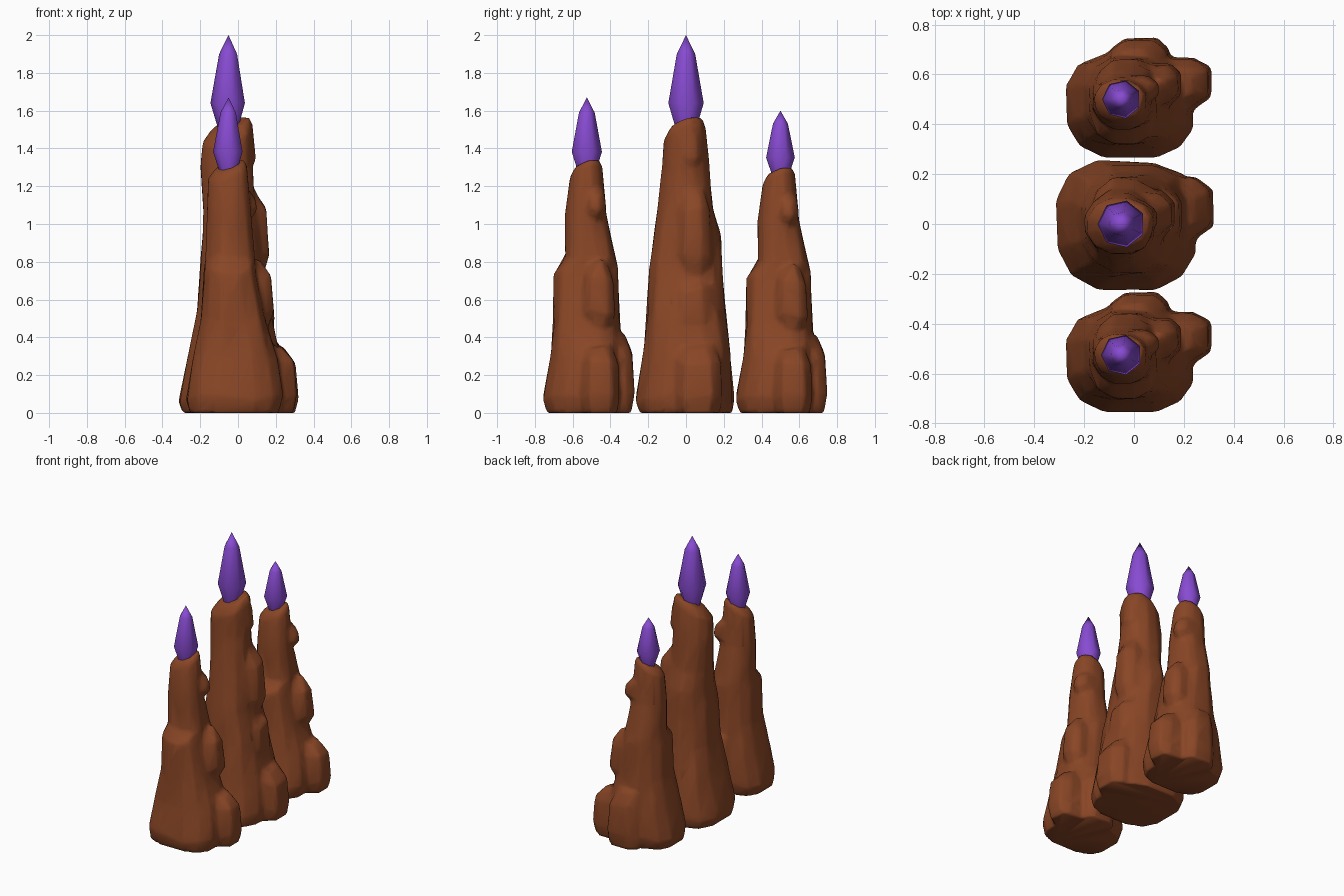
import bpy
import bmesh
import math
import random
from mathutils import Vector

default_cube = bpy.data.objects.get("Cube")
if default_cube:
    bpy.data.objects.remove(default_cube, do_unlink=True)


def make_material(name, colour):
    material = bpy.data.materials.new(name)
    material.use_nodes = True
    material.diffuse_color = colour
    material.node_tree.nodes["Principled BSDF"].inputs["Base Color"].default_value = colour
    return material


ROCK = make_material("brown rock", (0.25, 0.061, 0.019, 1))
CRYSTAL = make_material("purple crystal", (0.245, 0.07, 0.64, 1))


def rounded_square(angle, height):
    """Unit outline: squarish near the ground, round at the top and on the right."""
    power = 0.62 + 0.22 * height
    if math.cos(angle) < 0:
        power += 0.08

    def soften(value):
        return math.copysign(abs(value) ** power, value)
    return soften(math.cos(angle)), soften(math.sin(angle))


def loft(bm, rings, sides, rng, slope=0.0):
    """Skin rings of (z, x min, x max, y min, y max); slope tilts the top two."""
    previous = None
    for index, (z, left, right, front, back) in enumerate(rings):
        centre = Vector(((left + right) / 2, (front + back) / 2, z))
        tilt = slope if index >= len(rings) - 2 else 0
        current = []
        for side in range(sides):
            u, v = rounded_square(math.tau * (side + 0.5) / sides, z)
            offset = Vector((u * (right - left) / 2, v * (back - front) / 2, 0))
            if index:
                offset *= rng.uniform(0.97, 1.04)
                if not tilt:
                    offset.z = rng.uniform(-0.02, 0.02)
            offset.z += tilt * (offset.x + offset.y)
            current.append(bm.verts.new(centre + offset))
        if previous is None:
            bm.faces.new(current[::-1])
        else:
            for side in range(sides):
                after = (side + 1) % sides
                bm.faces.new((previous[side], previous[after], current[after], current[side]))
        previous = current
    bm.faces.new(previous)


def add_lump(bm, rng, low, high, left, right, front, back):
    """A worn boulder: undercut below when raised, drawn in at the top."""
    height = high - low
    inset = 0.04 if low else 0.015
    rings = [
        (low, left, right - inset, front + inset, back - inset),
        (low + height * 0.25, left, right, front, back),
        (low + height * 0.75, left, right - 0.015, front + 0.01, back - 0.01),
        (high, left, right - 0.08, front + 0.03, back - 0.05),
    ]
    loft(bm, rings, 8, rng)


def finish(bm, name, material, location, stretch):
    bmesh.ops.recalc_face_normals(bm, faces=bm.faces)
    mesh = bpy.data.meshes.new(name)
    bm.to_mesh(mesh)
    bm.free()
    mesh.materials.append(material)
    part = bpy.data.objects.new(name, mesh)
    bpy.context.collection.objects.link(part)
    part.location = location
    part.scale = stretch
    bpy.ops.object.select_all(action="DESELECT")
    part.select_set(True)
    bpy.context.view_layer.objects.active = part
    bpy.ops.object.shade_smooth_by_angle(angle=math.radians(50))
    return part


def add_pillar(name, rings, lumps, slope, y, stretch):
    rng = random.Random(4)
    bm = bmesh.new()
    loft(bm, rings, 12, rng, slope)
    for lump in lumps:
        add_lump(bm, rng, *lump)
    pillar = finish(bm, name, ROCK, (0, y, 0), (1, 1, stretch))
    # Melt the lumps into the column, then coarsen the surface
    fuse = pillar.modifiers.new("fuse", "REMESH")
    fuse.mode = "VOXEL"
    fuse.voxel_size = 0.015
    fuse.use_smooth_shade = True
    soften = pillar.modifiers.new("soften", "SMOOTH")
    soften.factor = 0.5
    soften.iterations = 3
    coarsen = pillar.modifiers.new("coarsen", "DECIMATE")
    coarsen.ratio = 0.1


def add_crystal(name, y, tip, width, height):
    """Seven-sided spike whose tip is the local origin."""
    sides = 7
    bm = bmesh.new()
    previous = None
    for z, radius in ((-0.52, 0.05), (-0.36, 0.1), (-0.1, 0.052)):
        current = []
        for i in range(sides):
            angle = math.pi + math.tau * i / sides
            current.append(bm.verts.new((radius * math.cos(angle), radius * math.sin(angle), z)))
        if previous:
            for i in range(sides):
                j = (i + 1) % sides
                bm.faces.new((previous[i], previous[j], current[j], current[i]))
        else:
            bm.faces.new(current)
        previous = current
    point = bm.verts.new((0, 0, 0))
    for i in range(sides):
        bm.faces.new((previous[i], previous[(i + 1) % sides], point))
    finish(bm, name, CRYSTAL, (-0.05, y, tip), (width, width, height))


# Tall middle pillar, with lumps on its left side
middle_rings = [
    (0, -0.3, 0.24, -0.25, 0.25),
    (0.07, -0.32, 0.25, -0.265, 0.255),
    (0.32, -0.26, 0.22, -0.23, 0.24),
    (0.55, -0.22, 0.18, -0.21, 0.21),
    (0.78, -0.2, 0.13, -0.2, 0.19),
    (0.95, -0.19, 0.11, -0.175, 0.185),
    (1.08, -0.19, 0.09, -0.15, 0.145),
    (1.3, -0.2, 0.08, -0.125, 0.125),
    (1.47, -0.19, 0.08, -0.125, 0.11),
    (1.53, -0.14, 0.06, -0.085, 0.085),
]
middle_lumps = [
    (0, 0.36, 0, 0.325, -0.07, 0.2),
    (0.4, 0.73, 0, 0.2, -0.08, 0.15),
    (0.7, 1.2, -0.05, 0.17, -0.06, 0.14),
    (1.28, 1.56, -0.1, 0.1, -0.04, 0.1),
]
add_pillar("middle_pillar", middle_rings, middle_lumps, 0.32, 0, 1)

# Shorter front and back pillars share one shape
side_rings = [
    (0, -0.26, 0.22, -0.22, 0.16),
    (0.08, -0.28, 0.24, -0.235, 0.18),
    (0.3, -0.235, 0.21, -0.2, 0.18),
    (0.5, -0.2, 0.15, -0.185, 0.17),
    (0.75, -0.18, 0.1, -0.185, 0.16),
    (0.82, -0.175, 0.09, -0.125, 0.15),
    (1.05, -0.17, 0.07, -0.12, 0.1),
    (1.27, -0.16, 0.05, -0.095, 0.08),
    (1.31, -0.125, 0.035, -0.075, 0.065),
]
side_lumps = [
    (0, 0.36, 0, 0.315, -0.04, 0.175),
    (0, 0.41, -0.1, 0.15, 0.05, 0.25),
    (0.44, 0.8, 0, 0.195, -0.03, 0.15),
    (1.02, 1.2, -0.1, 0.11, -0.02, 0.1),
]
for name, y, stretch in (("front", -0.52, 1), ("back", 0.5, 0.97)):
    add_pillar(name + "_pillar", side_rings, side_lumps, 0.32, y, stretch)

# Crystals standing on the pillar tops
add_crystal("middle_crystal", 0, 2, 0.96, 1)
add_crystal("front_crystal", -0.525, 1.67, 0.82, 0.8)
add_crystal("back_crystal", 0.5, 1.6, 0.78, 0.69)
